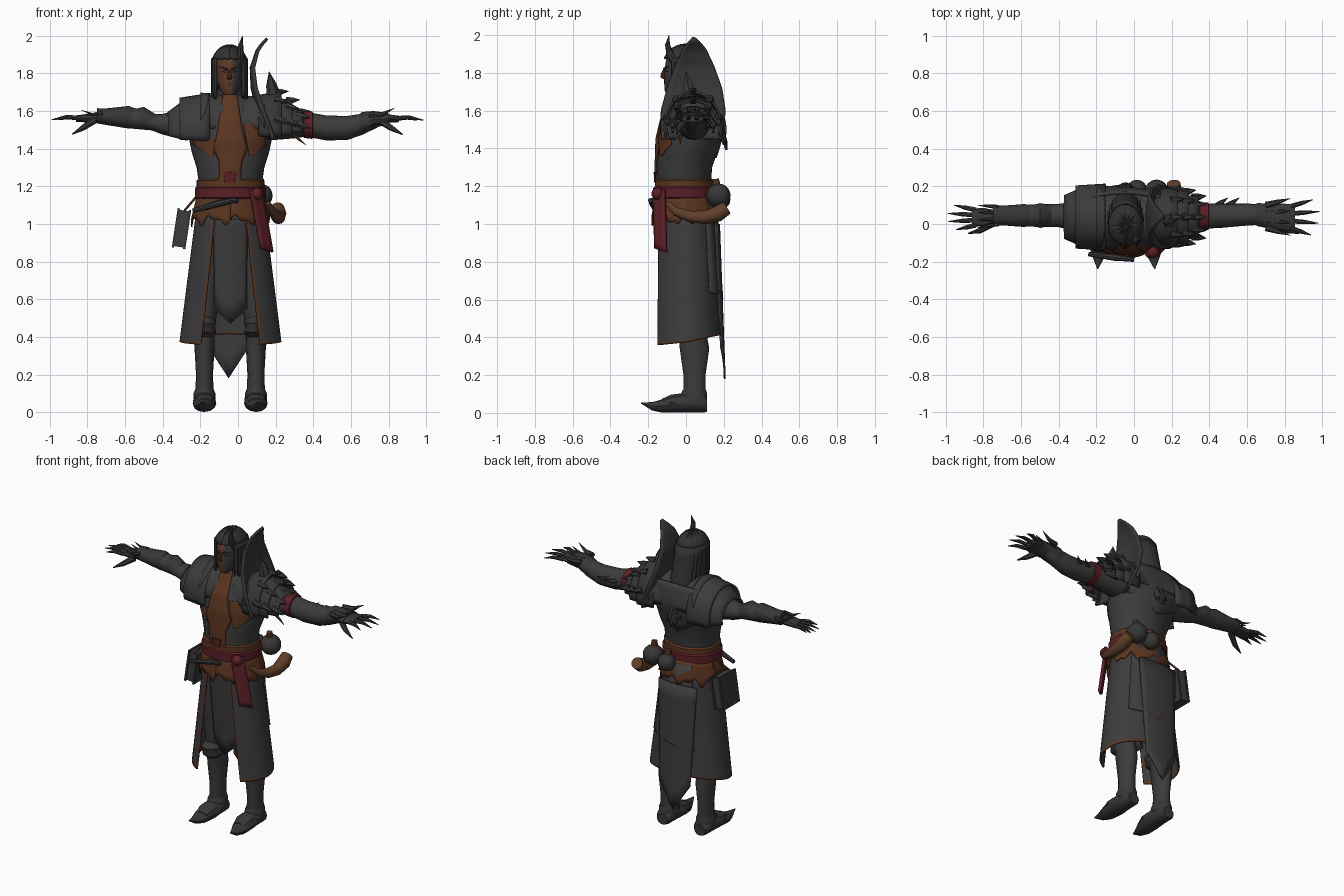
import bpy, bmesh, math
from mathutils import Vector
from math import sin, cos, pi, radians, sqrt

if "Cube" in bpy.data.objects:
    bpy.data.objects.remove(bpy.data.objects["Cube"])

def material(name, c):
    m = bpy.data.materials.new(name)
    m.diffuse_color = (*c, 1)
    m.use_nodes = True
    m.node_tree.nodes["Principled BSDF"].inputs["Base Color"].default_value = m.diffuse_color
    return m

GREY = material("dark_cloth", (.045, .045, .045))
METAL = material("dark_metal", (.038, .038, .039))
HAIR = material("charcoal_hair", (.032, .031, .030))
BROWN = material("brown_leather", (.105, .036, .014))
TAN = material("light_leather", (.12, .05, .022))
RED = material("dark_red_cloth", (.105, .014, .02))
SKIN = material("brown_skin", (.105, .042, .022))
CX = -.04                                   # body centre line

def lerp(a, b, t):
    return a + (b - a) * t

def table(rows, z):
    """Linear interpolation in rows sorted by first value."""
    z = min(max(z, rows[0][0]), rows[-1][0])
    for p, q in zip(rows, rows[1:]):
        if z <= q[0]:
            t = (z - p[0]) / (q[0] - p[0])
            return [lerp(a, b, t) for a, b in zip(p[1:], q[1:])]

def finish(name, bm, mats, rule=None, thick=0, angle=35):
    mats = mats if isinstance(mats, list) else [mats]
    bmesh.ops.recalc_face_normals(bm, faces=bm.faces)
    if rule:
        for f in bm.faces:
            f.material_index = rule(f.calc_center_median())
    me = bpy.data.meshes.new(name)
    bm.to_mesh(me)
    bm.free()
    ob = bpy.data.objects.new(name, me)
    bpy.context.collection.objects.link(ob)
    for m in mats:
        me.materials.append(m)
    bpy.ops.object.select_all(action='DESELECT')
    ob.select_set(True)
    bpy.context.view_layer.objects.active = ob
    bpy.ops.object.shade_smooth_by_angle(angle=radians(angle))
    if thick:
        s = ob.modifiers.new("thickness", 'SOLIDIFY')
        s.thickness, s.offset = thick, 0
    return ob

def grid(name, us, vs, f, mats, thick=.01, trim=None):
    """Sheet f(u, v); us / vs are counts or value lists; trim(i, j) picks the material."""
    us = [i / us for i in range(us + 1)] if isinstance(us, int) else us
    vs = [i / vs for i in range(vs + 1)] if isinstance(vs, int) else vs
    bm = bmesh.new()
    P = [[bm.verts.new(f(u, v)) for u in us] for v in vs]
    for j in range(len(vs) - 1):
        for i in range(len(us) - 1):
            fc = bm.faces.new((P[j][i], P[j][i+1], P[j+1][i+1], P[j+1][i]))
            if trim:
                fc.material_index = trim(i, j)
    return finish(name, bm, mats, thick=thick)

def tube(name, secs, mats, n=12, axis=None, rule=None):
    """Closed loft through sections (x, y, z, across, up)."""
    pts = [Vector(s[:3]) for s in secs]
    main = (pts[-1] - pts[0]).normalized()
    steep = abs(main.z) > .8
    bm = bmesh.new()
    rings = []
    for k, s in enumerate(secs):
        t = axis or (pts[min(k+1, len(pts)-1)] - pts[max(k-1, 0)]).normalized()
        t = Vector(t)
        X = Vector((1, 0, 0))
        side = (X - t * t.dot(X)).normalized() if steep else Vector((0, 0, 1)).cross(t).normalized()
        up = t.cross(side)
        b = s[4] if len(s) > 4 else s[3]
        rings.append([bm.verts.new(pts[k] + side * s[3] * cos(2*pi*i/n) + up * b * sin(2*pi*i/n)) for i in range(n)])
    for a, b in zip(rings, rings[1:]):
        for i in range(n):
            bm.faces.new((a[i], a[(i+1) % n], b[(i+1) % n], b[i]))
    bm.faces.new(rings[0])
    bm.faces.new(rings[-1])
    return finish(name, bm, mats, rule)

def spike(name, a, b, r, mat=METAL, bend=.015):
    m = [lerp(p, q, .5) for p, q in zip(a, b)]
    return tube(name, [(*a, r), (m[0], m[1], m[2] - bend, r * .7), (*b, .001)], mat, 6)

def ball(name, c, r, mat):
    bm = bmesh.new()
    bmesh.ops.create_uvsphere(bm, u_segments=16, v_segments=10, radius=r)
    bmesh.ops.translate(bm, verts=bm.verts, vec=c)
    return finish(name, bm, mat)

# Torso and its leather panels
BODY = [(1.02, .0, .165, .145), (1.2, -.01, .165, .142), (1.3, -.01, .18, .148), (1.38, .005, .205, .16),
        (1.45, .015, .22, .168), (1.55, .025, .22, .155), (1.63, .04, .17, .12), (1.68, .03, .075, .08), (1.74, .0, .06, .065)]
tube("torso", [(CX, cy, z, rx, ry) for z, cy, rx, ry in BODY], GREY, 36, axis=(0, 0, 1))

def chest_panel(name, rows, mat, lift=.006):
    def f(u, v):
        z = lerp(rows[0][0], rows[-1][0], v)
        x = lerp(*table(rows, z), u)
        cy, rx, ry = table(BODY, z)
        return x, cy - ry * sqrt(max(.02, 1 - ((x - CX) / rx) ** 2)) - lift, z
    grid(name, 8, 32, f, mat, .006)

chest_panel("chest_strip", [(1.2, -.12, .03), (1.25, -.1, .015), (1.33, -.10, .02), (1.4, -.13, .05),
                            (1.46, -.115, .035), (1.55, -.10, .015), (1.69, -.08, -.005)], BROWN)
chest_panel("side_panel_right", [(1.36, -.15, -.13), (1.42, -.235, -.125), (1.45, -.235, -.12)], BROWN, .003)
chest_panel("side_panel_left", [(1.36, .06, .08), (1.42, .05, .145), (1.53, .03, .14)], BROWN, .003)
chest_panel("red_emblem", [(1.22, -.07, -.02), (1.27, -.075, -.01), (1.275, -.05, -.035)], RED, .012)

# Waist band, red sash belt and leather tassets
def band(name, z0, z1, grow, mat):
    rows = [(z0, 0), (z0 + .01, .012), (z1 - .01, .012), (z1, 0)]
    tube(name, [(CX, -.01, z, .165 + grow + g, .14 + grow + g) for z, g in rows], mat, 36, axis=(0, 0, 1))
band("waist_band", 1.18, 1.24, .003, BROWN)
band("sash_belt", 1.13, 1.20, .012, RED)
def tasset(u, v):
    a = 2 * pi * u
    r = .012 + .03 * v
    return (CX + (.165 + r) * sin(a), -.005 - (.148 + r * .6) * cos(a),
            lerp(1.15, 1.02 + .02 * sin(9 * a) + .015 * sin(17 * a), v))
grid("leather_tassets", 72, 4, tasset, BROWN, .008)
def sash(u, v):
    return lerp(.065, .125, u) + .058 * v, lerp(-.172, -.115, u) + .01 * v, lerp(1.18, .87 - .02 * u, v)
grid("hanging_sash", 4, 8, sash, RED, .018)
ball("sash_knot", (.1, -.15, 1.16), .033, RED)
tube("dagger", [(-.24, -.16, 1.07, .012), (-.1, -.178, 1.11, .018), (-.03, -.185, 1.125, .014), (.0, -.19, 1.125, .012)], METAL, 8)

# Split long skirt with leather edging
def skirt_point(a, z, lift=0):
    t = (1.14 - z) / .78
    return (CX + (lerp(.168, .268, t) + lift) * sin(a),
            lerp(-.005, .008, t) - (lerp(.15, .19, t) + lift) * cos(a), z)
def skirt(u, v):
    gap = radians(lerp(26, 36, v))
    a = lerp(gap, 2 * pi - gap, u)
    hem = .375 - .02 * abs(cos(a)) + .06 * max(0, -cos(a))
    return skirt_point(a, lerp(1.14, hem, v))
us = [0, .008] + [i / 40 for i in range(1, 40)] + [.992, 1]
grid("long_skirt", us, [0, .2, .4, .6, .8, .985, 1], skirt, [GREY, BROWN], .01,
     lambda i, j: int(i in (0, len(us) - 2) or j == 5))
def overlay(u, v):
    return skirt_point(radians(lerp(130, 212, u)), lerp(1.13, .64 - .06 * u, v), .012)
grid("back_overlay", [0, .2, .4, .6, .8, .985, 1], [0, .3, .6, .985, 1], overlay, [GREY, BROWN], .008,
     lambda i, j: int(i == 5 or j == 3))
def tail(u, v):
    x = 2 * u - 1
    return CX - .01 + x * lerp(.14, .11, v), .175 + .03 * v - .02 * x * x, lerp(1.0, .18 + .17 * abs(x), v)
grid("back_tail", 8, 8, tail, GREY, .01)
def loin(u, v):
    x = 2 * u - 1
    return CX + x * lerp(.09, .085, v), -.13 + .05 * v + .015 * x * x, lerp(1.08, .47 + .08 * abs(x), v)
grid("front_cloth", 8, 6, loin, GREY, .01)

# Legs, knee guards and pointed boots
for tag, x, s in (("right", -.178, -1), ("left", .095, 1)):
    tube(tag + "_leg", [(x, .045, .07, .05, .06), (x, .045, .2, .045, .06), (x, .045, .34, .053, .08),
                        (x, .03, .45, .055, .075), (x - s*.01, .02, .65, .075, .09), (x - s*.03, .01, 1.02, .08, .1)], GREY, 14, axis=(0, 0, 1))
    tube(tag + "_knee_guard", [(x, .01, .4, .045, .06), (x, -.005, .425, .062, .075), (x, -.01, .46, .055, .07),
                               (x, -.005, .475, .065, .08), (x, .01, .51, .045, .06)], METAL, 12, axis=(0, 0, 1))
    tube(tag + "_boot_cuff", [(x, .042, .06, .06, .07), (x, .042, .1, .058, .072), (x, .045, .125, .048, .062)], METAL, 14, axis=(0, 0, 1))
    tube(tag + "_boot", [(x, .112, .04, .04, .035), (x, .09, .052, .055, .05), (x, .01, .056, .06, .054), (x, -.06, .047, .063, .045),
                         (x + s*.005, -.13, .036, .052, .034), (x + s*.01, -.18, .035, .03, .022), (x + s*.015, -.238, .052, .003, .003)], METAL, 12, axis=(0, -1, 0))
    tube(tag + "_toe_plate", [(x, -.03, .06, .058, .045), (x, -.08, .056, .06, .042), (x, -.13, .043, .045, .032)], METAL, 10, axis=(0, -1, 0))

# Arms
tube("right_arm", [(-.16, .04, 1.53, .09), (-.3, .04, 1.53, .08), (-.4, .045, 1.53, .062, .055), (-.46, .045, 1.54, .06, .042), (-.49, .045, 1.555, .062, .055),
                   (-.6, .045, 1.565, .055, .055), (-.72, .045, 1.57, .042, .036)], GREY, 16, axis=(-1, 0, 0))
tube("left_arm", [(.12, .04, 1.53, .09), (.3, .04, 1.53, .075), (.36, .04, 1.53, .066), (.47, .045, 1.51, .065, .066), (.58, .05, 1.51, .06, .064),
                  (.66, .05, 1.53, .055, .056), (.74, .045, 1.55, .045, .038)], GREY, 16, axis=(1, 0, 0))
tube("red_arm_band", [(.345, .04, 1.53, .06), (.35, .04, 1.53, .073), (.395, .042, 1.525, .073), (.4, .042, 1.525, .06)], RED, 16, axis=(1, 0, 0))
spike("arm_band_tie", (.3, -.03, 1.47), (.36, -.03, 1.42), .01, BROWN, 0)
tube("elbow_guard", [(-.44, .045, 1.54, .055, .045), (-.5, .045, 1.562, .066, .06), (-.53, .045, 1.565, .055, .05)], METAL, 12, axis=(-1, 0, 0))
tube("right_bracer", [(-.56, .045, 1.565, .055), (-.58, .045, 1.567, .061, .06), (-.7, .045, 1.57, .052, .044), (-.75, .045, 1.575, .056, .04)], METAL, 12, axis=(-1, 0, 0))
tube("left_gauntlet", [(.64, .05, 1.53, .055, .05), (.66, .05, 1.535, .062, .06), (.72, .04, 1.555, .065, .045), (.8, .035, 1.56, .075, .03)], METAL, 12, axis=(1, 0, 0))

# Hands with four fingers and a thumb
def hand(tag, s, x0, size, zc):
    tube(tag + "_palm", [(s * x0, .04, zc, .035, .028), (s * (x0 + .06), .035, zc, .056 * size, .024), (s * (x0 + .12), .035, zc - .002, .052 * size, .018)], METAL, 10, axis=(s, 0, 0))
    for i, reach in enumerate((.105, .145, .15, .115)):
        y = .035 + (i - 1.5) * .03 * size
        yt = .035 + (i - 1.5) * .048 * size
        tube(f"{tag}_finger_{i+1}", [(s * (x0 + .1), y, zc, .014, .013), (s * (x0 + .1 + reach * .5), (y + yt) / 2, zc + .006, .012, .011),
                                     (s * (x0 + .1 + reach), yt, zc - .008, .002)], METAL, 7)
    tube(tag + "_thumb", [(s * (x0 + .02), .0, zc - .01, .02), (s * (x0 + .08), -.035, zc - .05, .016), (s * (x0 + .14), -.05, zc - .085, .003)], METAL, 7)
hand("right", -1, .74, .9, 1.562)
hand("left", 1, .735, 1.3, 1.56)
for i in range(4):
    spike(f"left_cuff_spike_{i+1}", (.70, -.02 + .04 * i, 1.58), (.83, -.06 + .065 * i, 1.615), .018)
    spike(f"right_cuff_spike_{i+1}", (-.72, .0 + .03 * i, 1.59), (-.83, -.02 + .04 * i, 1.605), .012)
for i in range(2):
    spike(f"left_arm_spike_{i+1}", (.43 + .06 * i, .09, 1.53), (.5 + .06 * i, .14, 1.54), .018)

# Layered shoulder armour
def arch(name, x0, x1, zc, rz0, rz1, ry0, ry1, deg, mat):
    def f(u, v):
        t = radians(lerp(-deg, deg, u))
        return lerp(x0, x1, v), .037 + lerp(ry0, ry1, v) * sin(t), zc + lerp(rz0, rz1, v) * cos(t)
    grid(name, 20, 3, f, mat, .012)
arch("mantle_inner", -.02, -.2, 1.52, .16, .172, .15, .165, 95, GREY)
arch("mantle_middle", -.15, -.31, 1.5, .19, .165, .172, .162, 108, GREY)
arch("mantle_outer", -.27, -.37, 1.5, .165, .09, .155, .11, 110, GREY)
arch("shoulder_left_base", .0, .14, 1.52, .15, .16, .14, .15, 95, GREY)
for k, (x0, x1, r0, r1, w) in enumerate([(.11, .23, .17, .19, .15), (.19, .29, .15, .145, .14), (.25, .345, .11, .085, .11)]):
    arch(f"spiked_plate_{k+1}", x0, x1, 1.51, r0, r1, w, w, 105, METAL)
    for i, deg in enumerate((-75, -38, 0, 38, 75)):
        t = radians(deg)
        a = (x1 - .035, .037 + w * .96 * sin(t), 1.51 + r1 * cos(t))
        spike(f"plate_{k+1}_spike_{i+1}", a, (x1 + .04, .037 + w * 1.06 * sin(t), a[2] + .005 - .03 * abs(sin(t))), .024, METAL, 0)
spike("tall_plate_spike", (.19, .02, 1.67), (.165, .0, 1.81), .04, METAL, 0)

# Tall curved shoulder fin
FIN = [(1.45, -.13, .19, .15), (1.6, -.132, .208, .105), (1.72, -.1, .19, .075), (1.83, -.06, .15, .07),
       (1.92, -.02, .108, .10), (1.96, .012, .075, .13), (1.985, .035, .045, .155)]
def fin(u, v):
    z = lerp(1.45, 1.985, v)
    y0, y1, x = table(FIN, z)
    return x + .045 * (2 * u - 1) ** 2 * (1 - v), lerp(y0, y1, u), z
grid("shoulder_fin", 10, 24, fin, METAL, .016)

# Back cape below the shoulders
def cape(u, v):
    x = 2 * u - 1
    return -.05 + .25 * x * (1 - .25 * v), .165 + .03 * sin(v * pi) - .05 * x * x - .01 * v, lerp(1.66 - .03 * x * x, 1.35 + .1 * abs(x), v)
grid("back_cape", 12, 8, cape, GREY, .014)

# Head: one half of the face bare, the other covered in grey
HX = -.045
HEAD = [(1.685, -.075, .028, .03), (1.71, -.05, .05, .064), (1.76, -.022, .068, .094), (1.82, -.012, .074, .102), (1.88, -.008, .07, .095), (1.93, 0, .04, .06)]
tube("head", [(HX, cy, z, rx, ry) for z, cy, rx, ry in HEAD], [SKIN, METAL], 24, axis=(0, 0, 1), rule=lambda c: int(c.x > -.03))
tube("nose", [(HX, -.112, 1.825, .006), (HX, -.124, 1.79, .011), (HX, -.122, 1.775, .013), (HX, -.112, 1.768, .008)], SKIN, 8, axis=(0, 0, 1))
for tag, s in (("right", -1), ("left", 1)):
    spike(tag + "_brow", (HX + s * .014, -.115, 1.822), (HX + s * .056, -.092, 1.835), .007, HAIR, 0)
    spike(tag + "_eye", (HX + s * .018, -.11, 1.808), (HX + s * .046, -.095, 1.81), .005, HAIR, 0)
    spike(tag + "_mouth", (HX, -.112, 1.743), (HX + s * .026, -.102, 1.742), .005, HAIR, 0)

# Hair: crown cap and long curtain
def crown(u, v):
    p = radians(lerp(2, 62, v))
    a = 2 * pi * u
    return HX + .1 * sin(p) * sin(a), -.005 - .122 * sin(p) * cos(a), 1.815 + .132 * cos(p) + .003 * sin(14 * a)
grid("hair_crown", 48, 6, crown, HAIR, .01)
def curtain(u, v):
    a = radians(lerp(52, 308, u))
    back = max(0, -cos(a))
    return (HX + (.09 + .003 * sin(26 * a)) * sin(a), -.005 - .11 * cos(a) + .11 * back * v,
            lerp(1.88, 1.68 - .27 * back ** 1.5 + .02 * sin(20 * a), v))
grid("hair_curtain", 60, 8, curtain, HAIR, .012)
tube("brow_horn", [(.015, -.05, 1.84, .02), (.012, -.085, 1.9, .02), (.015, -.098, 1.95, .013), (.024, -.09, 2.0, .001)], METAL, 8)

# Hip gear: curved drinking horn, round flasks, hanging book
tube("drinking_horn", [(.16, -.1, 1.11, .012), (.185, -.05, 1.065, .024), (.205, .02, 1.04, .03), (.215, .1, 1.035, .036),
                       (.215, .17, 1.055, .042), (.21, .215, 1.085, .036)], TAN, 12)
for i, (c, r) in enumerate([((.12, .172, 1.15), .064), ((.015, .18, 1.13), .055)]):
    ball(f"flask_{i+1}", c, r, METAL)
    tube(f"flask_neck_{i+1}", [(c[0], c[1] - .01, c[2] + r * .8, .022), (c[0], c[1] - .015, c[2] + r + .025, .018)], TAN, 10)
def box(name, c, size, mat, tilt):
    bpy.ops.mesh.primitive_cube_add(size=1, location=c, rotation=(0, tilt, 0))
    ob = bpy.context.object
    ob.name, ob.scale = name, size
    ob.data.materials.append(mat)
for tag, dx in (("outer", -.03), ("inner", .03)):
    box(f"book_cover_{tag}", (-.3 + dx, .02, .975 - dx * .15), (.012, .17, .21), METAL, .15)
box("book_pages", (-.3, .02, .975), (.05, .155, .195), GREY, .15)
for i, y in enumerate((-.05, .09)):
    tube(f"book_strap_{i+1}", [(-.285, y, 1.07, .006), (-.2, .02, 1.17, .006)], BROWN, 6)
